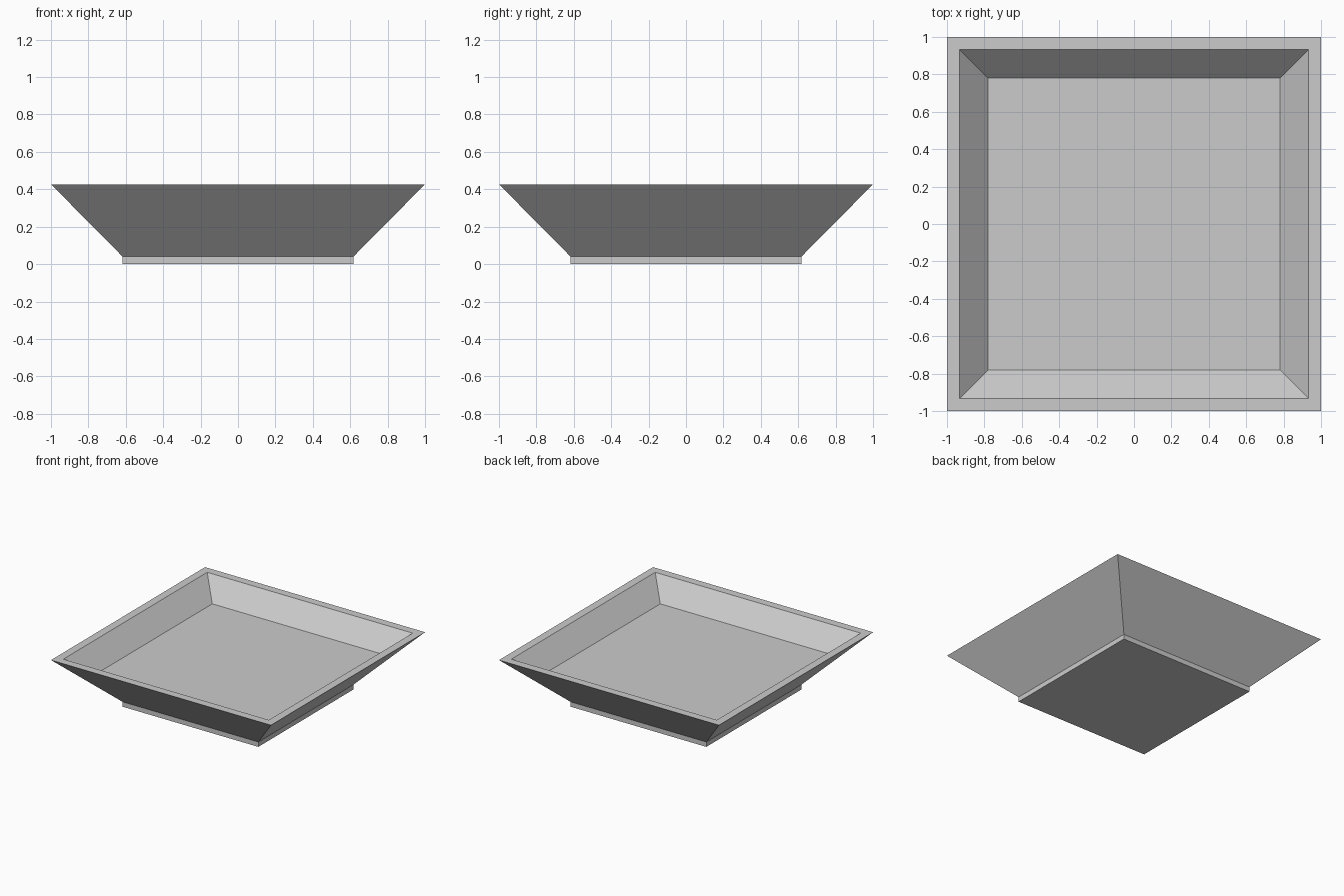
import bpy, bmesh

if "Cube" in bpy.data.objects:
    bpy.data.objects.remove(bpy.data.objects["Cube"])

# Square profile rings (half width, height): foot, flared outside, rim, recess
PROFILE = [(0.617, 0.0), (0.617, 0.04), (1.0, 0.427), (0.934, 0.427), (0.78, 0.268)]

bm = bmesh.new()
rings = [[bm.verts.new((sx * r, sy * r, z))
          for sx, sy in ((-1, -1), (1, -1), (1, 1), (-1, 1))]
         for r, z in PROFILE]

# Side walls between successive rings
for low, high in zip(rings, rings[1:]):
    for i in range(4):
        j = (i + 1) % 4
        bm.faces.new((low[i], low[j], high[j], high[i]))

# Underside and inner floor
bm.faces.new(rings[0][::-1])
bm.faces.new(rings[-1])
bmesh.ops.recalc_face_normals(bm, faces=bm.faces)

mesh = bpy.data.meshes.new("square_dish")
bm.to_mesh(mesh)
bm.free()
bpy.context.collection.objects.link(bpy.data.objects.new("square_dish", mesh))
